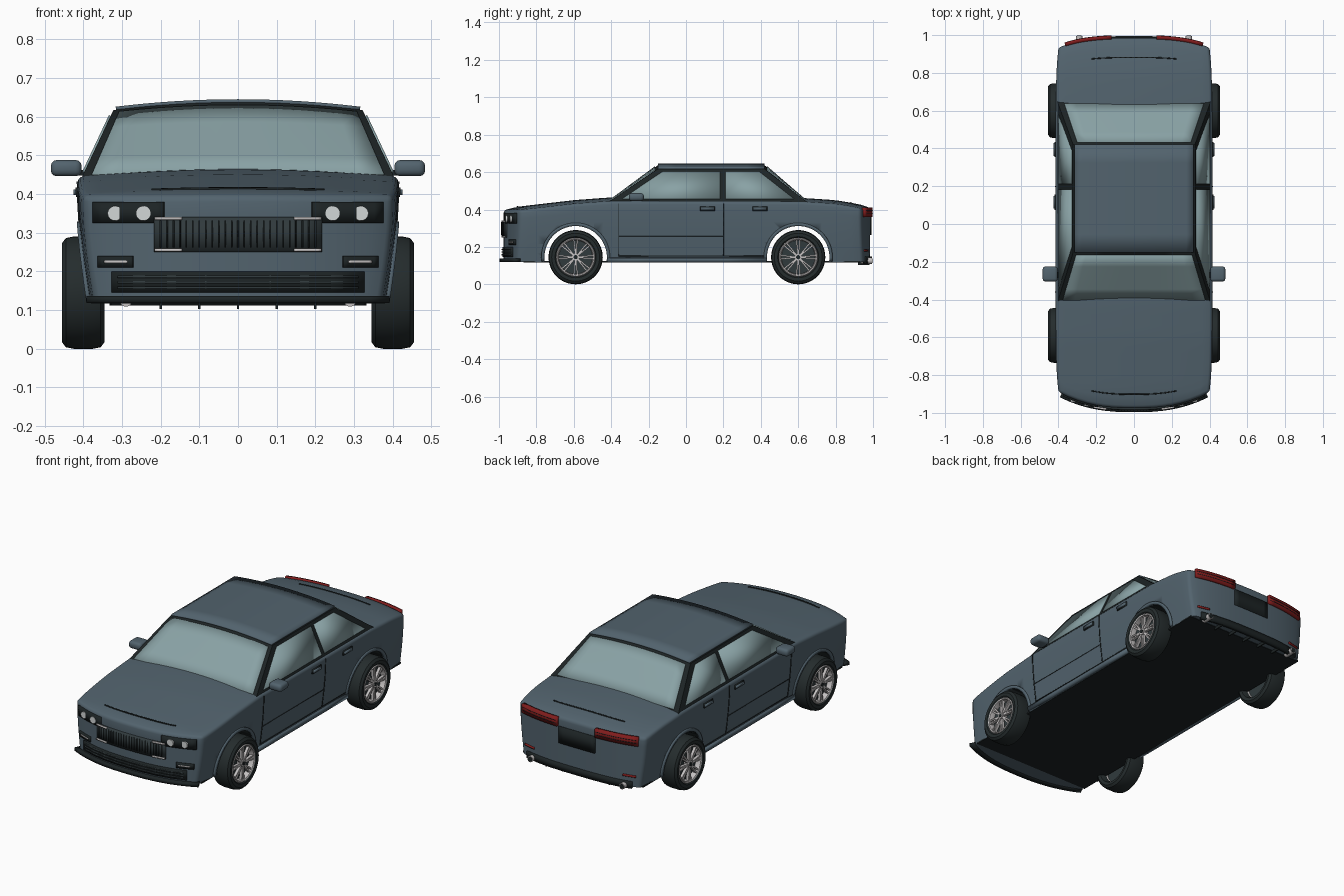
import bpy, bmesh, math
from mathutils import Vector, Matrix

if "Cube" in bpy.data.objects:
    bpy.data.objects.remove(bpy.data.objects["Cube"])


def material(name, *rgb):
    m = bpy.data.materials.new(name)
    m.use_nodes = True
    m.diffuse_color = (*rgb, 1)
    m.node_tree.nodes["Principled BSDF"].inputs["Base Color"].default_value = (*rgb, 1)
    return m


PAINT = material("slate paint", .085, .125, .155)
BLACK = material("black trim", .012, .017, .018)
DARK = material("dark grey", .03, .042, .046)
GLASS = material("pale glass", .25, .36, .375)
RUBBER = material("tyre rubber", .018, .025, .026)
CHROME = material("chrome", .55, .53, .53)
LAMP = material("lamp white", .65, .68, .68)
RED = material("tail red", .22, .012, .012)


def lerp(a, b, t):
    return a + (b - a) * t


def finish(name, bm, mat, angle=35):
    me = bpy.data.meshes.new(name)
    bm.to_mesh(me)
    bm.free()
    me.materials.append(mat)
    ob = bpy.data.objects.new(name, me)
    bpy.context.collection.objects.link(ob)
    bpy.ops.object.select_all(action='DESELECT')
    ob.select_set(True)
    bpy.context.view_layer.objects.active = ob
    bpy.ops.object.shade_smooth_by_angle(angle=math.radians(angle))
    return ob


def add_grid(bm, fn, nu, nv):
    g = [[bm.verts.new(fn(i / nu, j / nv)) for j in range(nv + 1)] for i in range(nu + 1)]
    for i in range(nu):
        for j in range(nv):
            bm.faces.new((g[i][j], g[i + 1][j], g[i + 1][j + 1], g[i][j + 1]))


def patch(name, fn, mat, nu=1, nv=1, thick=.01):
    """Surface patch from fn(s, t), thickened evenly about itself."""
    bm = bmesh.new()
    add_grid(bm, fn, nu, nv)
    bmesh.ops.remove_doubles(bm, verts=bm.verts, dist=1e-5)
    bmesh.ops.recalc_face_normals(bm, faces=bm.faces)
    ob = finish(name, bm, mat)
    if thick:
        mod = ob.modifiers.new("thickness", 'SOLIDIFY')
        mod.thickness, mod.offset = thick, 0
    return ob


def shell(fn, n):
    """Closed box surface with every point mapped by fn(u, v, w)."""
    bm = bmesh.new()
    nx, ny, nz = n
    for e in (-1, 1):
        add_grid(bm, lambda s, t: fn(e, 2 * s - 1, t), ny, nz)
        add_grid(bm, lambda s, t: fn(2 * s - 1, e, t), nx, nz)
        add_grid(bm, lambda s, t: fn(2 * s - 1, 2 * t - 1, (e + 1) / 2), nx, ny)
    bmesh.ops.remove_doubles(bm, verts=bm.verts, dist=1e-5)
    bmesh.ops.recalc_face_normals(bm, faces=bm.faces)
    return bm


def box(name, centre, size, mat, bevel=0):
    bm = bmesh.new()
    bmesh.ops.create_cube(bm, size=1, matrix=Matrix.Translation(centre) @ Matrix.Diagonal((*size, 1)))
    if bevel:
        bmesh.ops.bevel(bm, geom=bm.edges[:], offset=bevel, segments=3, profile=.5, affect='EDGES')
    return finish(name, bm, mat)


def cylinder(name, centre, radius, depth, axis, mat, sides=32):
    bm = bmesh.new()
    rot = Vector((0, 0, 1)).rotation_difference(Vector(axis)).to_matrix().to_4x4()
    bmesh.ops.create_cone(bm, cap_ends=True, segments=sides, radius1=radius, radius2=radius,
                          depth=depth, matrix=Matrix.Translation(centre) @ rot)
    return finish(name, bm, mat)


# Shape rules of the lower body
TOP = [(-1, .39), (-.9, .415), (-.6, .45), (-.4, .465), (.62, .462), (.8, .45), (.92, .43), (1, .405)]


def top(y):
    for (a, za), (b, zb) in zip(TOP, TOP[1:]):
        if y <= b:
            return lerp(za, zb, max(0, (y - a) / (b - a)))
    return TOP[-1][1]


def front(x, z, out=0):
    return Vector((x, -.975 + .085 * (abs(x) / .4) ** 2.5 - out, z))


def back(x, z, out=0):
    return Vector((x, .985 - .05 * (abs(x) / .4) ** 3 + out, z))


def width(w):
    return .386 + .029 * math.sin(min(max(w, 0), 1) * math.pi / 2)


def side(y, z, s, out=0):
    return Vector((s * (width((z - .12) / .32) + out), y, z))


def body_point(u, v, w):
    x = u * (width(w) - .015 * abs(v) ** 8)
    y = (front if v < 0 else back)(x, 0).y * abs(v)
    return Vector((x, y, .12 + w * (top(y) - .02 * u * u - .12)))


bm = shell(body_point, (16, 36, 6))
rim = [e for e in bm.edges if e.calc_face_angle(0) > .7 and max(v.co.z for v in e.verts) > .13]
bmesh.ops.bevel(bm, geom=rim, offset=.016, segments=3, profile=.5, affect='EDGES')
body = finish("lower_body", bm, PAINT)

# Wheel arches cut across the body
AXLES = (-.59, .6)
HUB = .145
for y in AXLES:
    cutter = cylinder("arch_cutter", (0, y, HUB), .17, 1.2, (1, 0, 0), BLACK, 64)
    cutter.hide_render = True
    cutter.hide_viewport = True
    cut = body.modifiers.new("arch", 'BOOLEAN')
    cut.operation, cut.object, cut.solver = 'DIFFERENCE', cutter, 'EXACT'
    cut.material_mode = 'TRANSFER'
box("floor_pan", (0, .03, .121), (.76, 1.8, .008), BLACK)

# Cabin frame, roof and windows
def cabin_point(u, v, w):
    y0, y1 = lerp(-.43, -.15, w), lerp(.66, .42, w)
    x = u * lerp(.41, .322, w)
    return Vector((x, lerp(y0, y1, (v + 1) / 2), lerp(.43, .617, w) + .02 * (1 - u * u) * w))


def cabin_side(y0, y1, s):
    def fn(a, w):
        w = lerp(.14, .92, w)
        f = lerp(-.43, -.15, w) + .05 if y0 is None else y0
        b = lerp(.66, .42, w) - .05 if y1 is None else y1
        p = cabin_point(s, 0, w)
        return Vector((p.x, lerp(f, b, a), p.z))
    return fn


finish("cabin_frame", shell(cabin_point, (12, 8, 4)), BLACK)
patch("roof", lambda s, t: cabin_point(1.96 * s - .98, 2 * t - 1, 1) + Vector((0, 0, .002)), PAINT, 16, 6, .012)
patch("windscreen", lambda s, t: cabin_point((2 * s - 1) * .94, -1, lerp(.1, .95, t)), GLASS, 12, 4)
patch("rear_window", lambda s, t: cabin_point((2 * s - 1) * .92, 1, lerp(.1, .95, t)), GLASS, 12, 4)

for s, tag in ((1, "left"), (-1, "right")):
    patch(tag + "_front_window", cabin_side(None, .183, s), GLASS)
    patch(tag + "_rear_window", cabin_side(.212, None, s), GLASS)
    patch(tag + "_sill", lambda a, b: side(lerp(-.42, .43, a), lerp(.118, .142, b), s, .002), PAINT, 4, 1, .02)
    # Door seams
    for y0, y1, z0, z1 in ((-.362, -.357, .15, .432), (.197, .202, .15, .432),
                           (-.36, .425, .15, .154), (-.36, .2, .255, .257)):
        patch(tag + "_door_seam", lambda a, b: side(lerp(y0, y1, a), lerp(z0, z1, b), s), BLACK, 1, 6, .004)
    for y in (.115, .395):
        patch(tag + "_handle_recess", lambda a, b: side(lerp(y - .04, y + .04, a), lerp(.393, .417, b), s), BLACK)
        patch(tag + "_door_handle", lambda a, b: side(lerp(y - .034, y + .034, a), lerp(.398, .412, b), s, .005),
              PAINT, 1, 1, .012)
    # Mirror
    box(tag + "_mirror", (s * .444, -.265, .467), (.08, .08, .042), PAINT, .016)
    box(tag + "_mirror_arm", (s * .4, -.27, .455), (.05, .03, .015), BLACK)

    for y, end in zip(AXLES, ("front", "rear")):
        name = f"{tag}_{end}_"

        def arch(a, b):
            ang, r = lerp(-.12, math.pi + .12, a), lerp(.167, .184, b)
            return side(y + r * math.cos(ang), HUB + r * math.sin(ang), s)
        patch(name + "arch_lip", arch, PAINT, 32, 1, .012)

        def lathe(part, prof, mat):
            def fn(a, b):
                x, r = prof[round(a * (len(prof) - 1))]
                return Vector((s * x, y + r * math.cos(b * math.tau), HUB + r * math.sin(b * math.tau)))
            return patch(name + part, fn, mat, len(prof) - 1, 48, 0)
        # Wheel
        lathe("tyre", [(.37, .1), (.348, .11), (.345, .128), (.355, .141), (.375, .145), (.425, .145),
                       (.445, .141), (.455, .128), (.453, .11), (.445, .102), (.37, .1)], RUBBER)
        lathe("rim", [(.38, .1), (.448, .104), (.452, .1), (.449, .094), (.425, .09), (.38, .1)], CHROME)
        cylinder(name + "brake_disc", (s * .405, y, HUB), .098, .03, (1, 0, 0), DARK)
        cylinder(name + "hub", (s * .435, y, HUB), .02, .03, (1, 0, 0), CHROME)
        cylinder(name + "hub_cap", (s * .449, y, HUB), .011, .006, (1, 0, 0), BLACK)
        bm = bmesh.new()
        for k in range(16):
            ang = math.tau * (k // 2) / 8 + (.1 if k % 2 else -.1)
            rot = Matrix.Rotation(ang, 4, 'X')
            bmesh.ops.create_cube(bm, size=1, matrix=Matrix.Translation((s * .437, y, HUB)) @ rot @
                                  Matrix.Translation((0, 0, .055)) @ Matrix.Diagonal((.016, .008, .08, 1)))
        finish(name + "spokes", bm, CHROME)


def plate(name, face, x0, x1, z0, z1, mat, thick=.012, out=0, n=8):
    return patch(name, lambda a, b: face(lerp(x0, x1, a), lerp(z0, z1, b), out), mat, n, 1, thick)


# Nose
plate("grille", front, -.215, .215, .25, .34, DARK, .02)
for i in range(25):
    x = lerp(-.2, .2, i / 24)
    plate("grille_bar", front, x - .002, x + .002, .262, .332, BLACK, .008, .01, 1)
plate("lower_intake", front, -.325, .325, .145, .2, BLACK, .014)
for z in (.158, .172, .186):
    plate("intake_slat", front, -.31, .31, z - .003, z + .003, DARK, .01, .006)
plate("front_lip", front, -.385, .385, .118, .137, BLACK, .035, .004, 16)

# Tail
plate("number_plate_recess", back, -.115, .115, .265, .36, BLACK)
plate("rear_diffuser", back, -.33, .33, .112, .15, BLACK, .02)
for i in range(-2, 3):
    box("diffuser_fin", (i * .1, .95, .115), (.006, .06, .024), BLACK)

for s, tag in ((1, "left"), (-1, "right")):
    plate(tag + "_headlight", front, s * .19, s * .372, .325, .38, BLACK, .018)
    for x in (.245, .318):
        cylinder(tag + "_lamp", front(s * x, .35, .009), .019, .01, (0, 1, 0), LAMP)
    for z in (.255, .337):
        plate(tag + "_grille_strip", front, s * .145, s * .215, z - .004, z + .004, CHROME, .01, .012)
    plate(tag + "_fog_recess", front, s * .27, s * .36, .21, .24, BLACK, .014)
    plate(tag + "_fog_strip", front, s * .285, s * .345, .222, .228, CHROME, .008, .007)
    plate(tag + "_tail_light", back, s * .12, s * .365, .36, .41, RED, .02, .004)
    for z in (.377, .394):
        plate(tag + "_tail_divider", back, s * .125, s * .36, z - .0015, z + .0015, BLACK, .008, .011)
    plate(tag + "_reflector", back, s * .28, s * .35, .176, .186, RED)
    cylinder(tag + "_exhaust_tip", (s * .29, .965, .126), .017, .06, (0, 1, 0), CHROME, 24)
    cylinder(tag + "_exhaust_bore", (s * .29, .995, .126), .013, .004, (0, 1, 0), BLACK, 24)

# Bonnet and boot shut lines
for name, v in (("bonnet_line", -.925), ("boot_line", .895)):
    patch(name, lambda a, b: body_point(lerp(-.55, .55, a), v + lerp(-.003, .003, b), 1), BLACK, 16, 1, .006)
